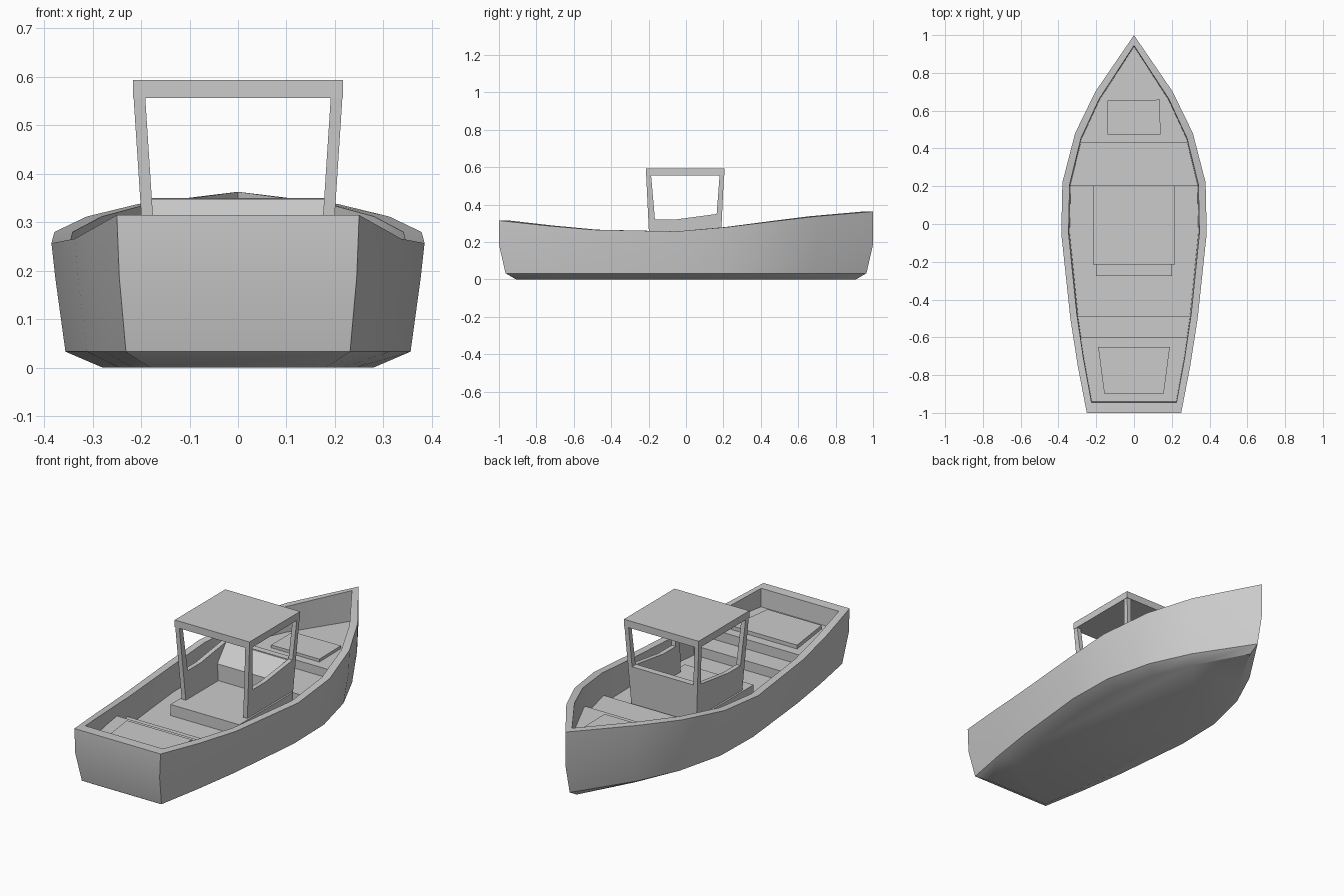
import bpy, bmesh

if "Cube" in bpy.data.objects:
    bpy.data.objects.remove(bpy.data.objects["Cube"])

# Sheer stations: (y, half width, height)
ST = [(-1, .25, .315), (-.75, .298, .288), (-.5, .337, .266), (-.05, .385, .257),
      (.22, .379, .28), (.48, .312, .312), (.7, .205, .338), (1, 0, .363)]


def finish(name, bm, angle=None):
    bmesh.ops.recalc_face_normals(bm, faces=bm.faces)
    me = bpy.data.meshes.new(name)
    bm.to_mesh(me)
    bm.free()
    ob = bpy.data.objects.new(name, me)
    bpy.context.collection.objects.link(ob)
    if angle:
        bpy.ops.object.select_all(action='DESELECT')
        ob.select_set(True)
        bpy.context.view_layer.objects.active = ob
        bpy.ops.object.shade_smooth_by_angle(angle=angle)
    return ob


def loft(name, rings, angle=None):
    """Closed solid from a stack of equal-length loops."""
    bm = bmesh.new()
    loops = [[bm.verts.new(p) for p in r] for r in rings]
    n = len(rings[0])
    for a, b in zip(loops, loops[1:]):
        for i in range(n):
            j = (i + 1) % n
            bm.faces.new((a[i], a[j], b[j], b[i]))
    bm.faces.new(loops[0])
    bm.faces.new(loops[-1])
    return finish(name, bm, angle)


def plan_slab(name, pts, z0, z1):
    return loft(name, [[(x, y, z) for x, y in pts] for z in (z0, z1)])


# Hull shell: plan outlines at bottom, chine, topside, rail and inner floor
def outline(ws, ys, z=None):
    right = [(w * ws, y * ys, h if z is None else z) for y, w, h in ST]
    return right + [(-x, y, h) for x, y, h in reversed(right[:-1])]


loft("hull", [outline(.725, .908, 0), outline(.925, .965, .033), outline(.98, 1, .187),
              outline(1, 1), outline(.9, .945), outline(.885, .935, .12)], .6)


# Decks and steps fitted to the inside of the hull
def inner_w(y):
    pts = [(a * .945, w * .9) for a, w, _ in ST]
    if y <= pts[0][0]:
        return pts[0][1]
    for (a, wa), (b, wb) in zip(pts, pts[1:]):
        if y <= b:
            return wa + (wb - wa) * (y - a) / (b - a)
    return 0


def deck(name, y0, y1, z):
    ys = [y0] + [s[0] * .945 for s in ST if y0 < s[0] * .945 < y1] + [y1]
    r = [(inner_w(y) + .008, y) for y in ys]
    plan_slab(name, r + [(-x, y) for x, y in reversed(r)], .1, z)


deck("stern_deck", -.96, -.6, .22)
deck("stern_step", -.6, -.49, .17)
deck("fore_step", .2, .43, .16)
deck("bow_deck", .43, .945, .205)

# Hatches
plan_slab("stern_hatch", [(-.19, -.65), (.19, -.65), (.157, -.9), (-.157, -.9)], .2, .24)
plan_slab("bow_hatch", [(-.14, .475), (.14, .475), (.137, .658), (-.14, .655)], .19, .22)

# Cabin platform
plan_slab("cabin_platform", [(-.2, -.275), (.2, -.275), (.2, .17), (-.2, .17)], .1, .178)


# Cabin sides: U-shaped profile leaning outwards
def lean(z):
    return .2 + (z - .32) * .065


SIDE = [(-.192, .12), (.182, .12), (.203, .56), (.18, .56), (.164, .35), (-.06, .32),
        (-.166, .32), (-.187, .56), (-.213, .56)]
for name, s in (("cabin_side_right", 1), ("cabin_side_left", -1)):
    loft(name, [[(s * (lean(z) - t), y, z) for y, z in SIDE] for t in (0, .024)])

# Cabin front wall and sloped console behind it
loft("cabin_front", [[(-x, .16, z), (x, .16, z), (x, y, z), (-x, y, z)]
                     for x, y, z in ((lean(.12) - .003, .182, .12), (lean(.35) - .003, .193, .35))])
CONSOLE = [(.17, .15), (.17, .348), (.155, .348), (.075, .265), (.075, .15)]
loft("console", [[(x, y, z) for y, z in CONSOLE] for x in (-.178, .178)])

# Roof
plan_slab("cabin_roof", [(-.217, -.215), (.217, -.215), (.217, .205), (-.217, .205)], .557, .594)
